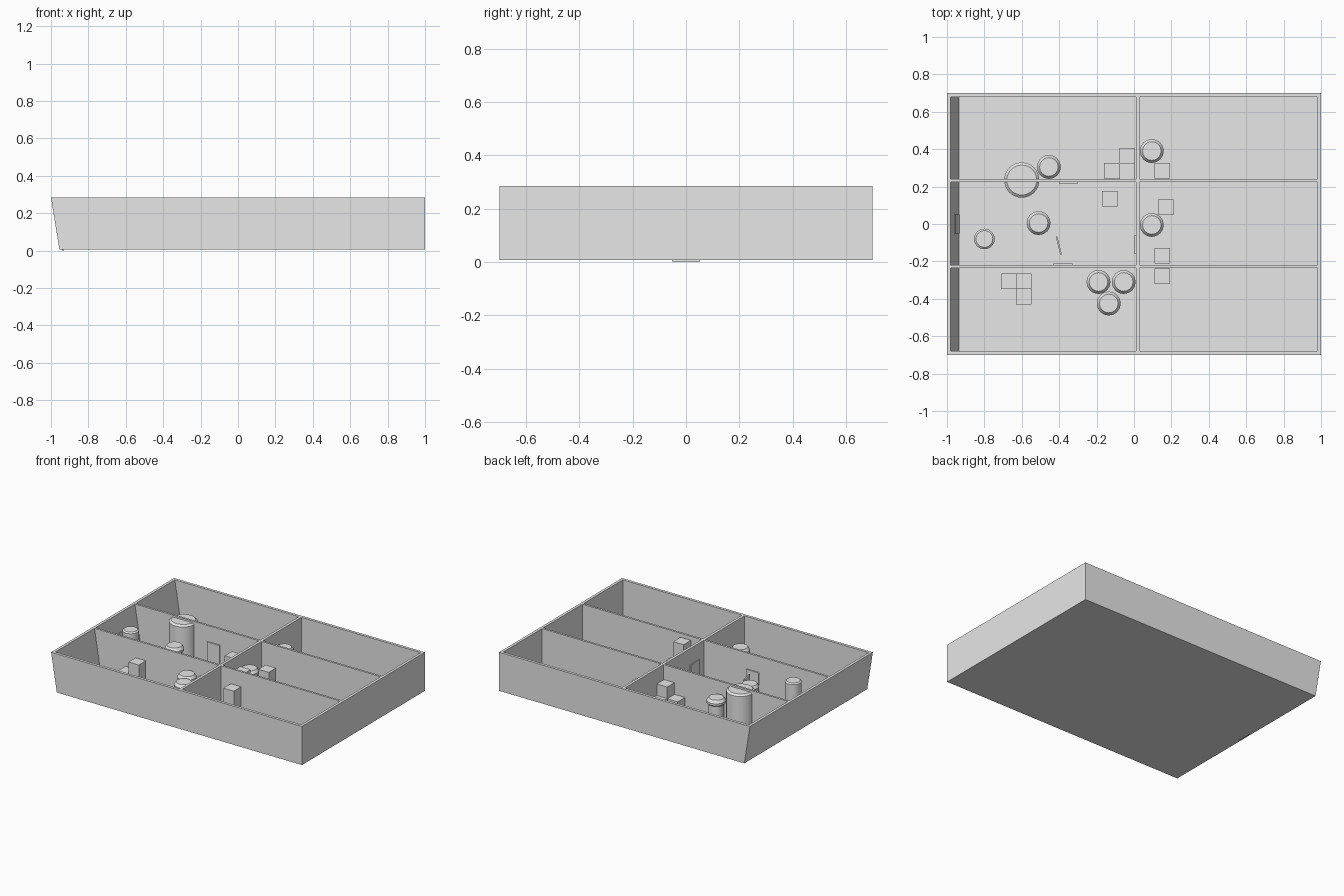
import bpy, bmesh, math

if "Cube" in bpy.data.objects:
    bpy.data.objects.remove(bpy.data.objects["Cube"])

mat = bpy.data.materials.new("light_grey")
mat.diffuse_color = (0.8, 0.8, 0.8, 1)
mat.use_nodes = True
mat.node_tree.nodes["Principled BSDF"].inputs["Base Color"].default_value = mat.diffuse_color

BOT, FLOOR, TOP = 0.007, 0.012, 0.285
X_BOT, X_TOP = -0.955, -1.0      # outer edge of the sloped left wall


def finish(name, bm, smooth=False):
    bmesh.ops.recalc_face_normals(bm, faces=bm.faces)
    me = bpy.data.meshes.new(name)
    bm.to_mesh(me)
    bm.free()
    me.materials.append(mat)
    ob = bpy.data.objects.new(name, me)
    bpy.context.collection.objects.link(ob)
    if smooth:
        bpy.ops.object.select_all(action='DESELECT')
        ob.select_set(True)
        bpy.context.view_layer.objects.active = ob
        bpy.ops.object.shade_smooth_by_angle(angle=math.radians(30))
    return ob


def slab(name, profile, y0, y1):
    """Extrude an xz profile from y0 to y1."""
    bm = bmesh.new()
    face = bm.faces.new([bm.verts.new((x, y0, z)) for x, z in profile])
    ext = bmesh.ops.extrude_face_region(bm, geom=[face])
    verts = [v for v in ext["geom"] if isinstance(v, bmesh.types.BMVert)]
    bmesh.ops.translate(bm, verts=verts, vec=(0, y1 - y0, 0))
    return finish(name, bm)


def box(name, x0, x1, y0, y1, z0, z1):
    return slab(name, [(x0, z0), (x1, z0), (x1, z1), (x0, z1)], y0, y1)


def lathe(name, x, y, profile, sides):
    """Closed round solid from (radius, z) rings."""
    bm = bmesh.new()
    rings = []
    for r, z in profile:
        rings.append([bm.verts.new((x + r * math.cos(2 * math.pi * i / sides),
                                    y + r * math.sin(2 * math.pi * i / sides), z))
                      for i in range(sides)])
    for a, b in zip(rings, rings[1:]):
        for i in range(sides):
            j = (i + 1) % sides
            bm.faces.new((a[i], a[j], b[j], b[i]))
    bm.faces.new(rings[0][::-1])
    bm.faces.new(rings[-1])
    return finish(name, bm, True)


# Outer shell, left side leaning outwards
long_wall = [(X_BOT, BOT), (1, BOT), (1, TOP), (X_TOP, TOP)]
slab("front_wall", long_wall, -0.70, -0.68)
slab("back_wall", long_wall, 0.68, 0.70)
slab("left_sloped_wall", [(X_BOT, BOT), (X_BOT + 0.02, BOT),
                          (X_TOP + 0.02, TOP), (X_TOP, TOP)], -0.68, 0.68)
box("right_wall", 0.98, 1.0, -0.68, 0.68, BOT, TOP)
slab("floor", [(X_BOT + 0.02, BOT), (0.98, BOT), (0.98, FLOOR), (X_BOT + 0.02, FLOOR)],
     -0.68, 0.68)

# Inner dividers
long_div = [(X_BOT + 0.02, FLOOR), (0.98, FLOOR), (0.98, TOP), (X_TOP + 0.02, TOP)]
slab("front_divider", long_div, -0.235, -0.22)
slab("back_divider", long_div, 0.225, 0.24)
box("cross_divider", 0.01, 0.03, -0.68, 0.68, FLOOR, TOP)

# Thin doors
DOOR = 0.17
slab("sloped_wall_door", [(-0.940, 0), (-0.930, 0), (-0.955, 0.16), (-0.965, 0.16)], -0.05, 0.05)
box("back_divider_door", -0.40, -0.30, 0.217, 0.225, FLOOR, DOOR)
box("front_divider_door", -0.43, -0.33, -0.22, -0.212, FLOOR, DOOR)
box("cross_divider_door", 0.003, 0.01, -0.16, -0.06, FLOOR, DOOR)
door = box("open_door", -0.05, 0.05, -0.004, 0.004, FLOOR, DOOR)
door.location = (-0.402, -0.115, 0)
door.rotation_euler = (0, 0, math.radians(-76))

# Round tanks
lathe("large_tank", -0.60, 0.235, [(0.094, FLOOR), (0.094, 0.26), (0.08, 0.272)], 32)
lathe("small_tank", -0.80, -0.08, [(0.055, FLOOR), (0.055, 0.26), (0.045, 0.268)], 24)

# Capped barrels
barrels = [(-0.455, 0.305), (-0.51, 0.005), (0.095, 0.39), (0.095, -0.005),
           (-0.19, -0.31), (-0.055, -0.31), (-0.135, -0.425)]
for n, (x, y) in enumerate(barrels):
    lathe(f"barrel_{n + 1}", x, y, [(0.053, FLOOR), (0.053, 0.155), (0.064, 0.165),
                                    (0.064, 0.18), (0.05, 0.2)], 16)

# Crates, some stacked: x, y, number of crates high
S = 0.083
crates = [(-0.035, 0.365, 1), (-0.12, 0.284, 1), (-0.035, 0.282, 2),
          (-0.67, -0.305, 1), (-0.59, -0.305, 2), (-0.59, -0.388, 1),
          (0.15, 0.285, 1), (-0.13, 0.135, 2), (0.17, 0.09, 2),
          (0.15, -0.17, 3), (0.15, -0.28, 2)]
for n, (x, y, high) in enumerate(crates):
    for k in range(high):
        z = FLOOR + k * S
        box(f"crate_{n + 1}_{k + 1}", x - S / 2, x + S / 2, y - S / 2, y + S / 2, z, z + S)
